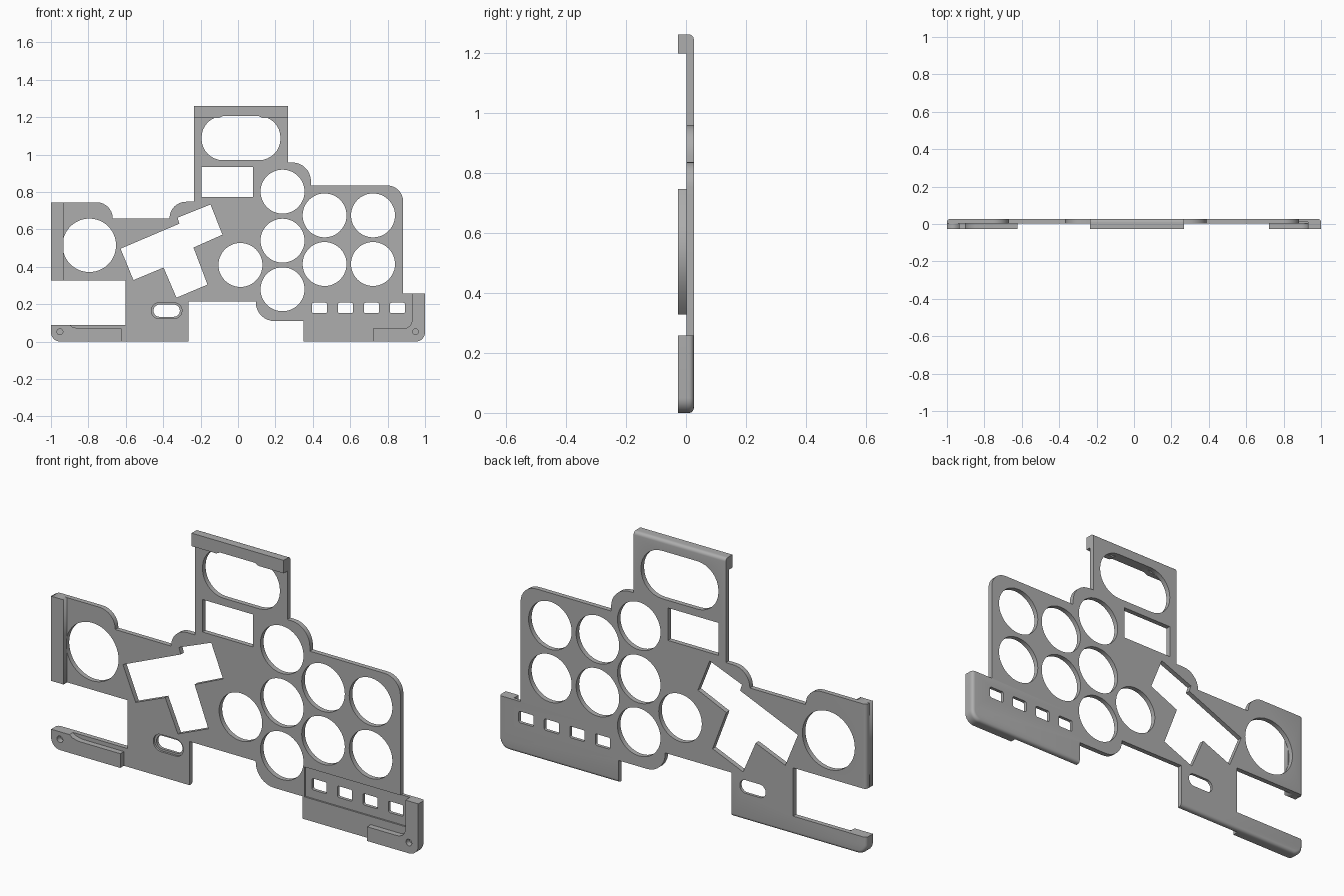
import bpy, bmesh
from math import cos, sin, pi, radians
from mathutils import Vector

if "Cube" in bpy.data.objects:
    bpy.data.objects.remove(bpy.data.objects["Cube"])

BACK, FACE, FRONT = 0.026, 0.002, -0.026   # depth levels along y

grey = bpy.data.materials.new("plain grey")
grey.use_nodes = True
COLOUR = (0.42, 0.42, 0.42, 1)
grey.diffuse_color = COLOUR
grey.node_tree.nodes["Principled BSDF"].inputs["Base Color"].default_value = COLOUR


def fillet(points, steps=8):
    """Points are (x, z) or (x, z, radius); rounded corners become arcs."""
    out = []
    for i, p in enumerate(points):
        c = Vector(p[:2])
        if len(p) == 2:
            out.append(c)
            continue
        a = (Vector(points[i - 1][:2]) - c).normalized()
        b = (Vector(points[(i + 1) % len(points)][:2]) - c).normalized()
        for k in range(steps + 1):
            t = k / steps * pi / 2
            out.append(c + p[2] * (a * (1 - sin(t)) + b * (1 - cos(t))))
    return out


def circle(x, z, r, n=48):
    return [Vector((x + r * cos(2 * pi * k / n), z + r * sin(2 * pi * k / n))) for k in range(n)]


def box(x0, x1, z0, z1, r=0):
    corners = [(x0, z0), (x1, z0), (x1, z1), (x0, z1)]
    return fillet([c + (r,) for c in corners] if r else corners)


def slab(name, loops, y0, y1):
    """Filled outline with holes, extruded between two depths."""
    curve = bpy.data.curves.new(name, "CURVE")
    curve.dimensions = "2D"
    curve.fill_mode = "BOTH"
    curve.extrude = abs(y1 - y0) / 2
    for loop in loops:
        s = curve.splines.new("POLY")
        s.points.add(len(loop) - 1)
        for pt, v in zip(s.points, loop):
            pt.co = (v[0], v[1], 0, 1)
        s.use_cyclic_u = True
    temp = bpy.data.objects.new(name + " outline", curve)
    bpy.context.collection.objects.link(temp)
    bpy.context.view_layer.update()
    mesh = bpy.data.meshes.new_from_object(temp.evaluated_get(bpy.context.evaluated_depsgraph_get()))
    bpy.data.objects.remove(temp)
    bm = bmesh.new()
    bm.from_mesh(mesh)
    bmesh.ops.remove_doubles(bm, verts=bm.verts, dist=1e-5)
    for v in bm.verts:
        v.co = (v.co.x, (y0 + y1) / 2 - v.co.z, v.co.y)
    bmesh.ops.recalc_face_normals(bm, faces=bm.faces)
    bm.to_mesh(mesh)
    bm.free()
    mesh.materials.clear()
    mesh.materials.append(grey)
    obj = bpy.data.objects.new(name, mesh)
    bpy.context.collection.objects.link(obj)
    return obj


def smooth(obj):
    bpy.ops.object.select_all(action="DESELECT")
    obj.select_set(True)
    bpy.context.view_layer.objects.active = obj
    bpy.ops.object.shade_smooth_by_angle(angle=radians(30))


def cut(obj, cutter, operation):
    """Apply a boolean and remove its cutter."""
    mod = obj.modifiers.new("cut", "BOOLEAN")
    mod.object, mod.operation, mod.solver = cutter, operation, "EXACT"
    bpy.context.view_layer.update()
    mesh = bpy.data.meshes.new_from_object(obj.evaluated_get(bpy.context.evaluated_depsgraph_get()))
    obj.modifiers.clear()
    obj.data = mesh
    bpy.data.objects.remove(cutter)


# Panel outline
outline = fillet([
    (-1, 0, 0.05), (-0.265, 0), (-0.265, 0.215), (0.095, 0.215), (0.095, 0.11, 0.1),
    (0.35, 0.11), (0.35, 0), (1, 0, 0.05), (1, 0.257), (0.883, 0.257),
    (0.883, 0.835, 0.085), (0.39, 0.835), (0.39, 0.958, 0.1), (0.267, 0.958),
    (0.267, 1.26), (-0.235, 1.26), (-0.235, 0.748), (-0.366, 0.748, 0.088),
    (-0.366, 0.658), (-0.67, 0.658), (-0.67, 0.745, 0.085), (-1, 0.745),
    (-1, 0.328), (-0.602, 0.328), (-0.602, 0.09), (-1, 0.09)])

# Openings: dial, button holes, display windows, tilted cutout, cable slot, small windows
holes = [circle(-0.795, 0.515, 0.143), circle(0.013, 0.41, 0.1175)]
holes += [circle(0.238, z, 0.1175) for z in (0.28, 0.54, 0.802)]
holes += [circle(x, z, 0.1175) for x in (0.463, 0.722) for z in (0.415, 0.675)]
holes.append(box(-0.195, 0.227, 0.97, 1.206, 0.115))
holes.append(box(-0.195, 0.08, 0.773, 0.933))
holes.append([(-0.628, 0.497), (-0.313, 0.631), (-0.323, 0.663), (-0.147, 0.733),
              (-0.083, 0.572), (-0.238, 0.503), (-0.163, 0.305), (-0.329, 0.235),
              (-0.398, 0.396), (-0.559, 0.329)])
slot = box(-0.463, -0.3, 0.123, 0.208, 0.042)
holes.append(slot)
holes += [box(0.436 + 0.139 * i - 0.04, 0.436 + 0.139 * i + 0.04, 0.152, 0.208, 0.008) for i in range(4)]
panel = slab("panel", [outline] + holes, FACE, BACK)

# Shallow pocket around the small windows
cut(panel, slab("pocket cutter", [box(0.362, 0.93, 0.11, 0.2575)], FACE - 0.02, FACE + 0.008), "DIFFERENCE")

# Rounded back rim where the panel reaches its outer limits
rim = slab("rim cutter", [fillet([(-1, 0, 0.05), (1, 0, 0.05), (1, 1.26), (-1, 1.26)])], FACE - 0.05, BACK)
bm = bmesh.new()
bm.from_mesh(rim.data)
back_faces = [f for f in bm.faces if f.normal.y > 0.9]
bmesh.ops.dissolve_faces(bm, faces=back_faces)
edges = [e for e in bm.edges if all(v.co.y > BACK - 0.001 for v in e.verts)]
bmesh.ops.bevel(bm, geom=edges, offset=0.016, segments=5, profile=0.5, affect="EDGES")
bm.to_mesh(rim.data)
bm.free()
cut(panel, rim, "INTERSECT")
smooth(panel)

# Lip inside the cable slot
smooth(slab("slot_lip", [slot, box(-0.452, -0.311, 0.133, 0.198, 0.032)], FACE + 0.01, BACK))

# Raised bars on the front side
smooth(slab("top_bar", [[(-0.235, 1.196), (-0.1, 1.196), (-0.08, 1.206), (0.11, 1.206),
                         (0.13, 1.196), (0.267, 1.196), (0.267, 1.26), (-0.235, 1.26)]], FRONT, FACE))
slab("right_side_bar", [box(-1, -0.932, 0.328, 0.745)], FRONT, FACE)

# Raised feet with screw holes
smooth(slab("right_foot", [fillet([(-1, 0, 0.05), (-0.623, 0), (-0.623, 0.07), (-0.85, 0.07),
                                   (-0.885, 0.078), (-0.9, 0.09), (-1, 0.09)]),
                           circle(-0.952, 0.053, 0.016, 24)], FRONT, FACE))
smooth(slab("left_foot", [fillet([(0.722, 0), (1, 0, 0.05), (1, 0.257), (0.93, 0.257),
                                  (0.93, 0.07, 0.045), (0.722, 0.07)]),
                          circle(0.949, 0.053, 0.016, 24)], FRONT, FACE))
